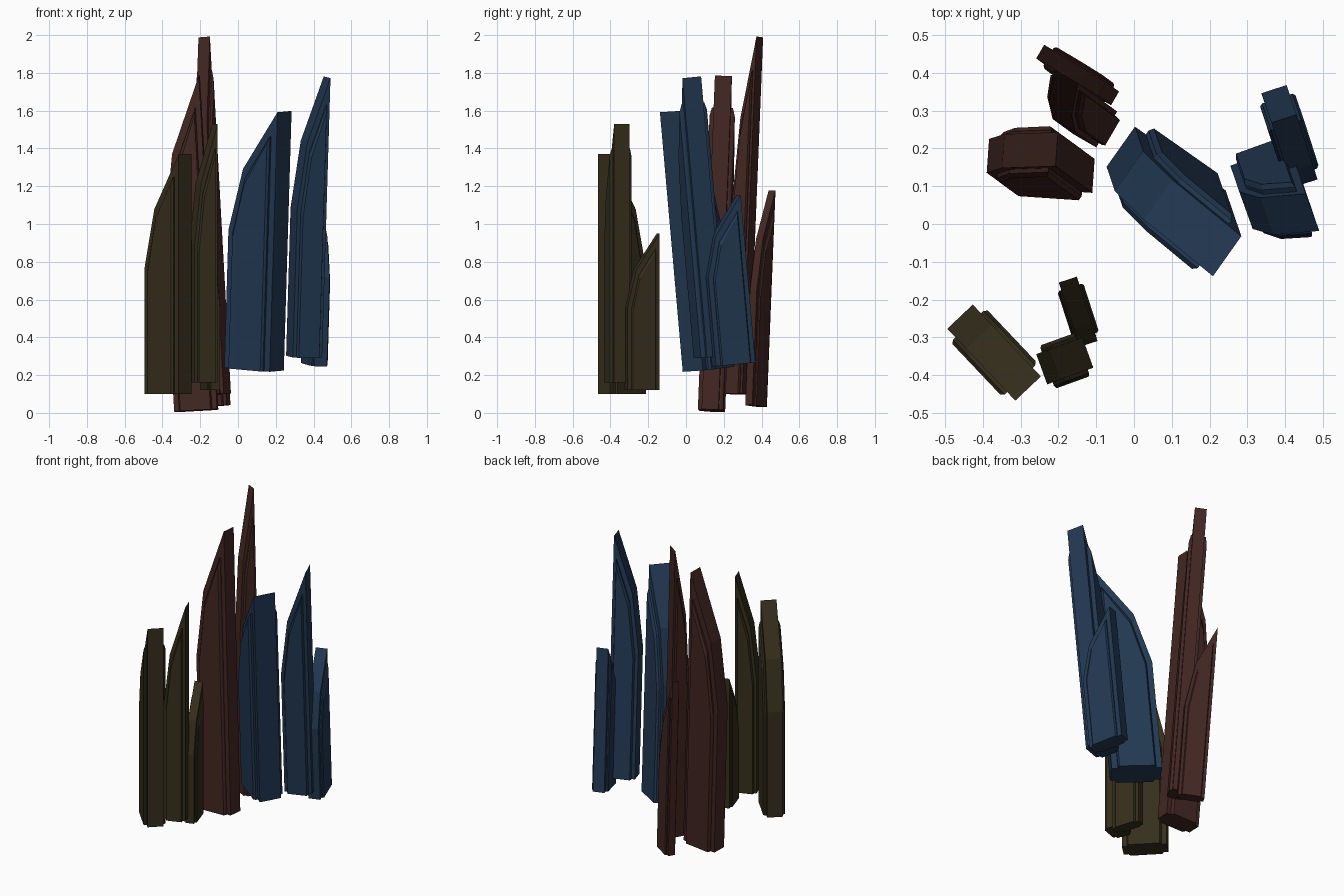
import bpy, bmesh
from mathutils import Vector

if "Cube" in bpy.data.objects:
    bpy.data.objects.remove(bpy.data.objects["Cube"])

# Blade outline as (width, height) fractions: straight back edge, two-step slanted front
CORE = [(0, 0), (1, 0), (1, 1), (.28, .77), (0, .53)]
PANEL = [(.12, 0), (.88, 0), (.88, .905), (.355, .735), (.12, .515)]
PANEL_OUT = [(.15, 0), (.85, 0), (.85, .88), (.375, .715), (.15, .505)]


def material(name, rgb):
    m = bpy.data.materials.new(name)
    m.diffuse_color = (*rgb, 1)
    m.use_nodes = True
    m.node_tree.nodes["Principled BSDF"].inputs["Base Color"].default_value = m.diffuse_color
    return m


def loft(bm, frame, sections):
    """Skin a list of (outline, depth) sections and cap both ends."""
    rings = [[bm.verts.new(frame(a, b, v)) for a, b in outline] for outline, v in sections]
    n = len(rings[0])
    for r, s in zip(rings, rings[1:]):
        for i in range(n):
            j = (i + 1) % n
            bm.faces.new((r[i], r[j], s[j], s[i]))
    bm.faces.new(rings[0][::-1])
    bm.faces.new(rings[-1])


def crystal(name, mat, lean, start, end, z, height, thick, extra):
    """Blade from the low edge (start) to the tip edge (end), leaning with its cluster."""
    p, q = Vector((*start, 0)), Vector((*end, 0))
    mid = (p + q) / 2 + Vector((0, 0, z))
    length = (q - p).length
    up = Vector((*lean, 1)).normalized()
    u = (q - p).normalized()
    u = (u - up * u.dot(up)).normalized()
    w = up.cross(u)

    def frame(a, b, v):
        return mid + u * (a - .5) * length + up * b * height + w * v

    bm = bmesh.new()
    h = thick / 2
    # main slab
    loft(bm, frame, [(CORE, -h), (CORE, h)])
    # raised inset panel on both faces, with a chamfered rim
    loft(bm, frame, [(PANEL_OUT, -h - extra), (PANEL, -h - extra * .5),
                     (PANEL, h + extra * .5), (PANEL_OUT, h + extra)])
    bmesh.ops.recalc_face_normals(bm, faces=bm.faces)
    me = bpy.data.meshes.new(name)
    bm.to_mesh(me)
    bm.free()
    me.materials.append(mat)
    bpy.context.collection.objects.link(bpy.data.objects.new(name, me))


# Each cluster: colour, lean, then large / medium / small blades
CLUSTERS = {
    "olive": ((.036, .028, .012), (0, 0), [
        ((-.46, -.245), (-.28, -.435), .10, 1.27, .093, .018),
        ((-.244, -.384), (-.122, -.34), .16, 1.37, .085, .018),
        ((-.12, -.317), (-.175, -.147), .12, .83, .05, .011)]),
    "blue": ((.016, .04, .085), (.03, -.088), [
        ((-.035, .205), (.205, .035), .232, 1.38, .13, .025),
        ((.2725, .105), (.4275, .161), .298, 1.485, .105, .025),
        ((.438, .148), (.37, .357), .257, .89, .07, .014)]),
    "brown": ((.055, .02, .016), (-.055, .04), [
        ((-.335, .143), (-.107, .127), .012, 1.77, .09, .022),
        ((-.13, .22), (-.075, .315), .10, 1.895, .07, .018),
        ((-.05, .332), (-.185, .41), .036, 1.15, .042, .012)]),
}

for colour, (rgb, lean, blades) in CLUSTERS.items():
    mat = material(colour + "_crystal", rgb)
    for size, blade in zip(("large", "medium", "small"), blades):
        crystal(f"{colour}_{size}_blade", mat, lean, *blade)
